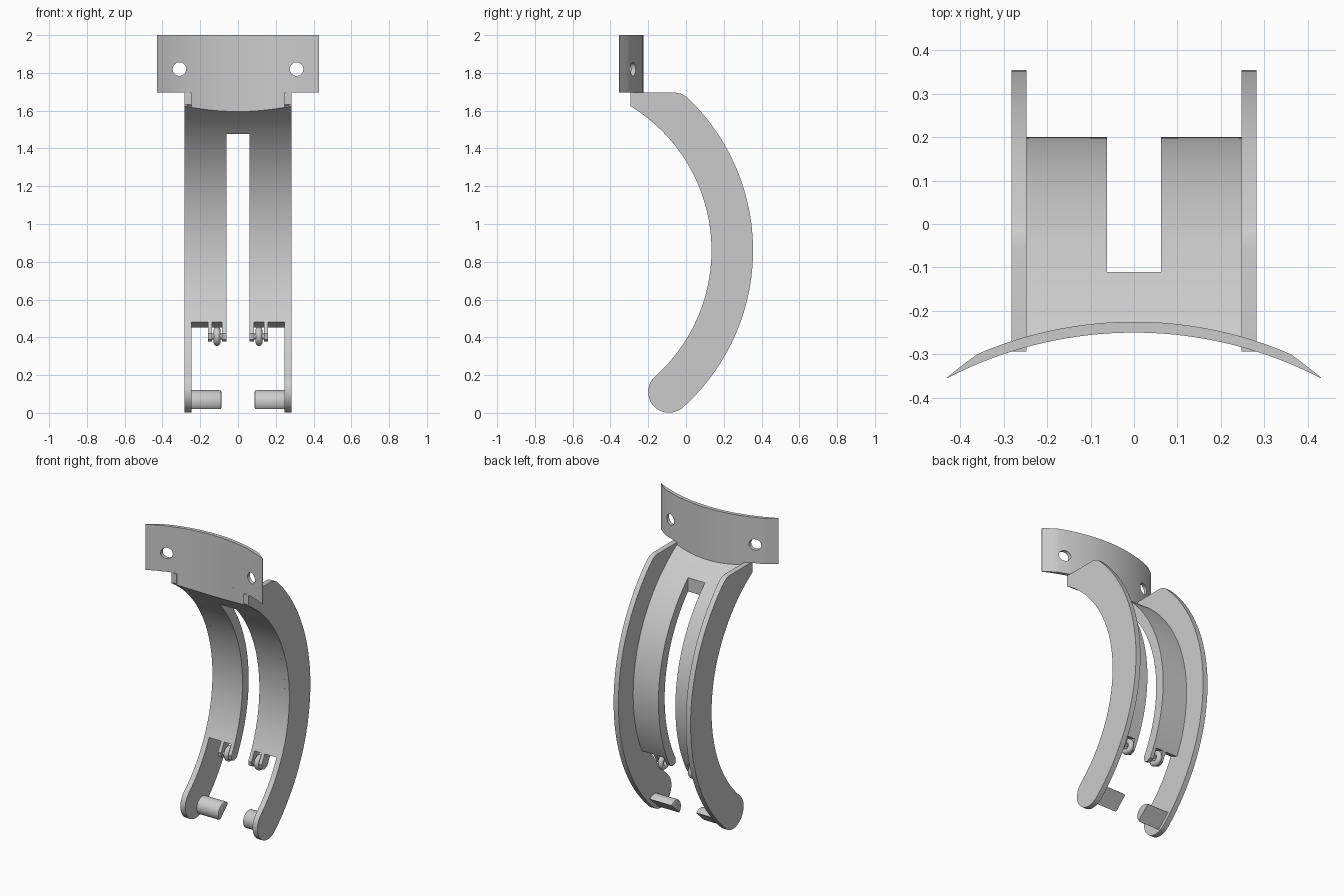
import bpy, bmesh, math
from math import radians, sin, cos, acos, sqrt

if "Cube" in bpy.data.objects:
    bpy.data.objects.remove(bpy.data.objects["Cube"])

grey = bpy.data.materials.new("plain grey")
grey.use_nodes = True
grey.diffuse_color = (0.6, 0.6, 0.6, 1)
grey.node_tree.nodes["Principled BSDF"].inputs["Base Color"].default_value = (0.6, 0.6, 0.6, 1)

# Shared arc: centre in the side plane, and the radii of the shells
CY, CZ = -0.76, 0.86
R_IN, R_STRAP, R_OUT = 0.895, 0.96, 1.115
SIDE, WALL, SLOT = 0.282, 0.247, 0.062


def on_arc(r, a):
    return CY + r * cos(a), CZ + r * sin(a)


def smooth(obj):
    bpy.ops.object.select_all(action='DESELECT')
    obj.select_set(True)
    bpy.context.view_layer.objects.active = obj
    bpy.ops.object.shade_smooth_by_angle(angle=radians(30))


def loft(name, rings):
    """Skin a row of equal closed rings and cap both ends."""
    bm = bmesh.new()
    rows = [[bm.verts.new(p) for p in ring] for ring in rings]
    n = len(rows[0])
    for a, b in zip(rows, rows[1:]):
        for i in range(n):
            j = (i + 1) % n
            bm.faces.new((a[i], a[j], b[j], b[i]))
    bm.faces.new(rows[0])
    bm.faces.new(rows[-1])
    bmesh.ops.recalc_face_normals(bm, faces=bm.faces)
    mesh = bpy.data.meshes.new(name)
    bm.to_mesh(mesh)
    bm.free()
    mesh.materials.append(grey)
    obj = bpy.data.objects.new(name, mesh)
    bpy.context.collection.objects.link(obj)
    smooth(obj)
    return obj


def side_prism(name, outline, x0, x1):
    return loft(name, [[(x, y, z) for y, z in outline] for x in (x0, x1)])


def spread(a, b, n):
    return [a + (b - a) * i / n for i in range(n + 1)]


# Collar sheet: front and back curves, thinning to an edge at both ends
def collar_front(x):
    return -1.183 + sqrt(0.933 ** 2 - x * x)


def collar_back(x):
    y = -1.135 + sqrt(0.91 ** 2 - x * x)
    return y - 0.02 * max(0, (abs(x) - 0.36) / 0.07)


# Crescent side plates
tip = radians(-48.2)
ty, tz = on_arc((R_IN + R_OUT) / 2, tip)
tip_r = (R_OUT - R_IN) / 2
crescent = [(-0.293, 1.695), (-0.05, 1.695), (-0.03, 1.691), (-0.012, 1.682)]
crescent += [on_arc(R_OUT, a) for a in spread(radians(46.8), tip, 56)]
crescent += [(ty + tip_r * cos(tip - a), tz + tip_r * sin(tip - a))
             for a in spread(0, math.pi, 20)[1:-1]]
crescent += [on_arc(R_IN, a) for a in spread(tip, acos((-0.275 - CY) / R_IN), 60)]
crescent.append((-0.293, 1.632))
for side, s in (("left", 1), ("right", -1)):
    side_prism(side + "_side_plate", crescent, s * WALL, s * SIDE)


# Curved strap: two legs joined by a bridge above the slot
def strap(name, xs, bottom):
    rings = []
    for x in xs:
        reach = collar_front(x) + 0.008 - CY
        ring = [on_arc(R_IN, a) for a in spread(bottom[0], acos(reach / R_IN), 48)]
        ring += [on_arc(R_STRAP, a) for a in spread(acos(reach / R_STRAP), bottom[1], 48)]
        rings.append([(x, y, z) for y, z in ring])
    loft(name, rings)


low = radians(-25.1)
cut = -0.11 - CY
strap("strap_bridge", spread(-SLOT, SLOT, 6), (acos(cut / R_IN), acos(cut / R_STRAP)))
for side, s in (("left", 1), ("right", -1)):
    strap(side + "_strap_leg", spread(s * SLOT, s * (WALL + 0.002), 8), (low, low))


# Collar band with two holes
def band_ring(x):
    f, b = collar_front(x), collar_back(x)
    return [(x, f, 1.697), (x, f, 2.0), (x, b, 2.0), (x, b, 1.697)]


collar = loft("collar_band", [band_ring(x) for x in spread(-0.43, 0.43, 64)])
for x in (-0.31, 0.31):
    bpy.ops.mesh.primitive_cylinder_add(vertices=32, radius=0.036, depth=0.4,
                                        location=(x, -0.29, 1.82),
                                        rotation=(radians(90), 0, 0))
    cutter = bpy.context.object
    cutter.name = "hole_cutter"
    cutter.hide_render = True
    bpy.context.view_layer.objects.active = collar
    mod = collar.modifiers.new("hole", 'BOOLEAN')
    mod.operation, mod.solver, mod.object = 'DIFFERENCE', 'EXACT', cutter
    bpy.ops.object.modifier_apply(modifier=mod.name)
    bpy.data.objects.remove(cutter)
smooth(collar)


# Apron joining the collar to the strap along its inner arc
def apron_ring(x):
    f, b = collar_front(x), collar_back(x)
    zf, zb = (CZ + sqrt(R_IN ** 2 - (y - CY) ** 2) for y in (f, b))
    return [(x, f, 1.698), (x, f, zf), (x, b, zb), (x, b, 1.698)]


loft("collar_apron", [apron_ring(x) for x in spread(-SIDE, SIDE, 40)])

# Hinge lugs, pins, rings and lower pegs
lug = [on_arc(R_IN, a) for a in spread(low + 0.01, radians(-29.5), 4)]
lug += [on_arc(R_IN + 0.02, radians(-31)), on_arc(R_STRAP - 0.02, radians(-30.8))]
lug += [on_arc(R_STRAP, a) for a in spread(radians(-29.2), low + 0.01, 4)]
pin_y, pin_z = on_arc((R_IN + R_STRAP) / 2, radians(-29.4))
peg_a = radians(-47.2)
peg_y, peg_z = on_arc(1.09, peg_a)


def peg_ring(x, r):
    return [(x, peg_y + r * cos(peg_a + a), peg_z + r * sin(peg_a + a))
            for a in spread(math.pi / 2, math.pi * 1.5, 24)]


for side, s in (("left", 1), ("right", -1)):
    side_prism(side + "_inner_lug", lug, s * SLOT, s * 0.085)
    side_prism(side + "_outer_lug", lug, s * 0.138, s * 0.16)
    bpy.ops.mesh.primitive_cylinder_add(vertices=20, radius=0.015, depth=0.08,
                                        location=(s * 0.111, pin_y, pin_z),
                                        rotation=(0, radians(90), 0))
    pin = bpy.context.object
    bpy.ops.mesh.primitive_torus_add(major_segments=32, minor_segments=14,
                                     major_radius=0.033, minor_radius=0.018,
                                     location=(s * 0.111, 0.073, 0.405),
                                     rotation=(0, radians(90), 0))
    for obj, part in ((pin, "_hinge_pin"), (bpy.context.object, "_hinge_ring")):
        obj.name = side + part
        obj.data.materials.append(grey)
        smooth(obj)
    loft(side + "_peg", [peg_ring(s * x, r) for x, r in
                         ((WALL + 0.002, 0.06), (0.098, 0.06), (0.091, 0.057), (0.088, 0.051))])
